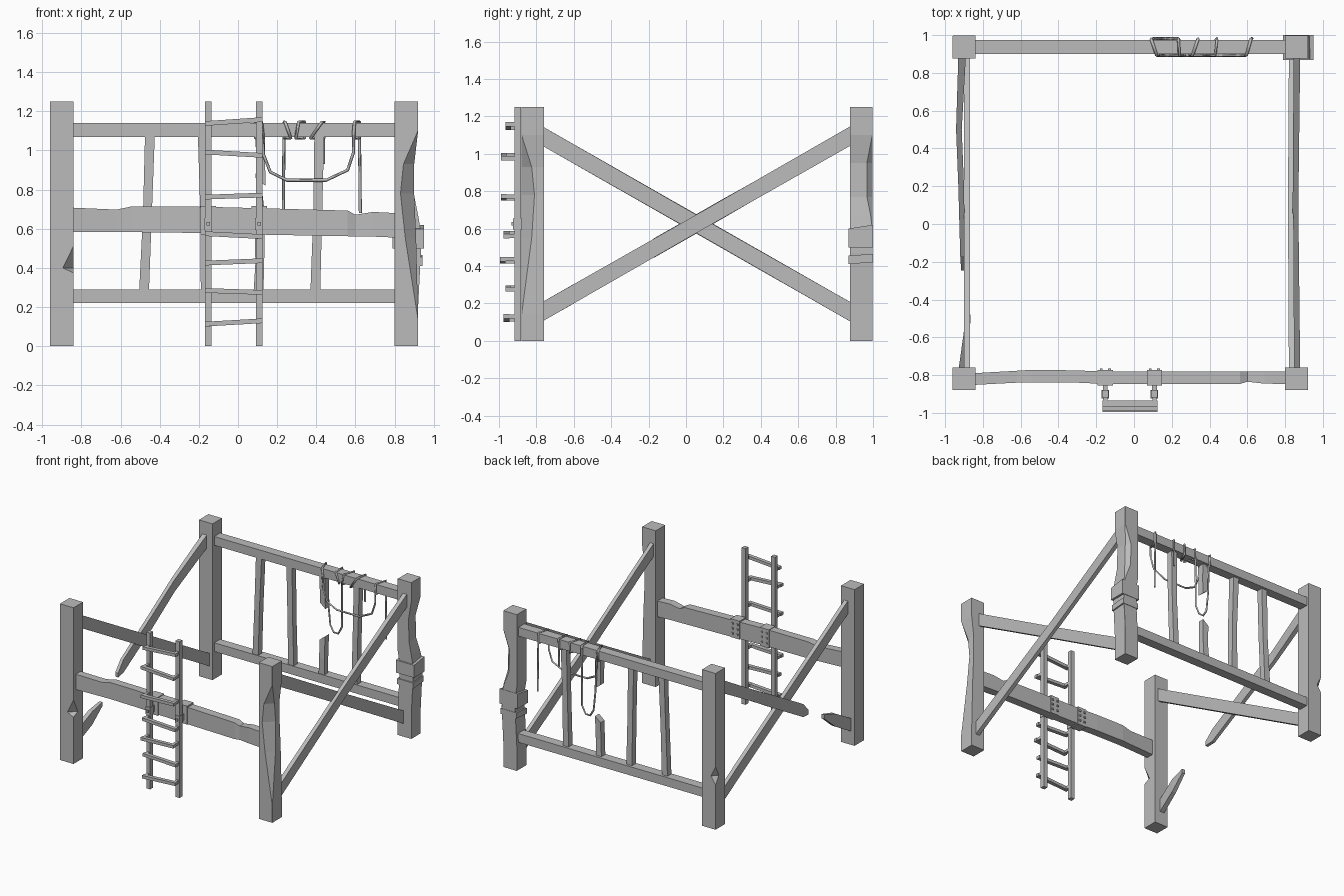
import bpy, bmesh
from mathutils import Vector

if "Cube" in bpy.data.objects:
    bpy.data.objects.remove(bpy.data.objects["Cube"])

# One weathered grey for everything
grey = bpy.data.materials.new("weathered_grey")
grey.use_nodes = True
grey.diffuse_color = (0.5, 0.5, 0.5, 1)
grey.node_tree.nodes["Principled BSDF"].inputs["Base Color"].default_value = (0.5, 0.5, 0.5, 1)


def loft(name, rings):
    """Skin a row of equal-sized rings and cap both ends."""
    bm = bmesh.new()
    rows = [[bm.verts.new(p) for p in ring] for ring in rings]
    n = len(rows[0])
    for a, b in zip(rows, rows[1:]):
        for i in range(n):
            j = (i + 1) % n
            bm.faces.new((a[i], a[j], b[j], b[i]))
    bm.faces.new(rows[0])
    bm.faces.new(rows[-1])
    bmesh.ops.recalc_face_normals(bm, faces=bm.faces)
    mesh = bpy.data.meshes.new(name)
    bm.to_mesh(mesh)
    bm.free()
    mesh.materials.append(grey)
    obj = bpy.data.objects.new(name, mesh)
    bpy.context.collection.objects.link(obj)
    return obj


def ring_x(x, y0, y1, z0, z1):
    return [(x, y0, z0), (x, y1, z0), (x, y1, z1), (x, y0, z1)]


def ring_y(y, x0, x1, z0, z1):
    return [(x0, y, z0), (x1, y, z0), (x1, y, z1), (x0, y, z1)]


def ring_z(z, x0, x1, y0, y1):
    return [(x0, y0, z), (x1, y0, z), (x1, y1, z), (x0, y1, z)]


def box(name, x0, x1, y0, y1, z0, z1):
    return loft(name, [ring_x(x0, y0, y1, z0, z1), ring_x(x1, y0, y1, z0, z1)])


def post(name, cx, cy, corner, rows, h=0.06):
    """Square post; rows are (z, chip depth, inset of the +x face, x shift)."""
    rings = []
    for z, chip, inset, shift in rows:
        ring = []
        for sx, sy in ((-1, -1), (1, -1), (1, 1), (-1, 1)):
            x = cx + shift + sx * h - (inset if sx > 0 else 0)
            y = cy + sy * h
            if (sx, sy) == corner:
                c = max(chip, 0.001)
                pair = [(x - sx * c, y, z), (x, y - sy * c, z)]
                ring += pair if sx * sy < 0 else pair[::-1]
            else:
                ring.append((x, y, z))
        rings.append(ring)
    return loft(name, rings)


# Four corner posts, three chipped and one cracked
L, R, F, B = -0.9, 0.86, -0.82, 0.937
post("front_left_post", L, F, (1, -1),
     [(0, 0, 0, 0), (0.375, 0, 0, 0), (0.40, 0.055, 0, 0), (0.51, 0, 0, 0), (1.25, 0, 0, 0)])
post("front_right_post", R, F, (1, -1),
     [(0, 0, 0, 0), (0.14, 0, 0, 0), (0.55, 0.055, 0.01, 0), (0.78, 0.07, 0.02, 0),
      (0.93, 0.055, 0.02, 0), (1.1, 0, 0, 0), (1.25, 0, 0, 0)])
post("back_left_post", L, B, (-1, 1),
     [(0, 0, 0, 0), (0.36, 0, 0, 0), (0.42, 0.04, 0, 0), (0.5, 0, 0, 0), (1.25, 0, 0, 0)])
post("back_right_post", R, B, (1, 1),
     [(0, 0, 0, 0), (0.2, 0, 0, 0), (0.47, 0, 0, 0.014), (0.6, 0, 0, 0.012), (0.67, 0.01, 0, 0),
      (0.77, 0.03, 0.02, 0), (0.95, 0.03, 0.025, 0), (1.1, 0, 0, 0), (1.25, 0, 0, 0)])

# Bands holding the cracked post together
loft("upper_post_band", [ring_y(0.868, 0.79, 0.95, 0.5, 0.6), ring_y(1.0, 0.79, 0.95, 0.5, 0.62)])
loft("lower_post_band", [ring_y(0.87, 0.8, 0.942, 0.41, 0.455), ring_y(1.0, 0.8, 0.942, 0.42, 0.465)])

# Back rails
for name, z in (("lower_back_rail", 0.22), ("upper_back_rail", 1.07)):
    box(name, -0.84, 0.81, 0.9, 0.975, z, z + 0.07)

# Back balusters: (bottom x, top x, bottom z, top z, slant of the broken end)
for i, (xb, xt, zb, zt, cut) in enumerate([
        (-0.48, -0.45, 0.28, 1.08, 0), (-0.165, -0.18, 0.28, 1.08, 0), (0.395, 0.415, 0.28, 1.08, 0),
        (0.105, 0.112, 0.28, 0.56, 0.04), (0.112, 0.115, 1.08, 0.86, -0.04)]):
    bottom = ring_z(zb, xb - 0.025, xb + 0.025, 0.905, 0.955)
    middle = ring_z((zb + zt) / 2, (xb + xt) / 2 - 0.02, (xb + xt) / 2 + 0.025, 0.9, 0.95)
    top = [(x, y, z + (cut if x > xt else 0)) for x, y, z in
           ring_z(zt, xt - 0.025, xt + 0.025, 0.905, 0.955)]
    loft("baluster_%d" % (i + 1), [bottom, middle, top])

# Worn front beam
loft("front_beam", [ring_x(*s) for s in (
    (-0.85, -0.852, -0.79, 0.585, 0.708), (-0.62, -0.84, -0.777, 0.583, 0.698),
    (-0.54, -0.838, -0.772, 0.583, 0.715), (-0.3, -0.84, -0.775, 0.58, 0.714),
    (-0.15, -0.847, -0.782, 0.578, 0.712), (0.12, -0.847, -0.78, 0.57, 0.705),
    (0.56, -0.847, -0.78, 0.562, 0.693), (0.6, -0.835, -0.78, 0.561, 0.672),
    (0.69, -0.845, -0.78, 0.56, 0.686), (0.81, -0.847, -0.78, 0.555, 0.68))])


# Diagonal side braces
def brace(name, rising, stations):
    rings = []
    for y, x0, x1, nip in stations:
        t = (y + 0.76) / 1.63
        z = 0.16 + 0.93 * (t if rising else 1 - t)
        rings.append(ring_y(y, x0, x1, z - 0.052 + nip, z + 0.052 - nip))
    return loft(name, rings)


brace("right_outer_brace", True, [(-0.78, 0.845, 0.88, 0), (0.1, 0.84, 0.87, 0.003), (0.89, 0.845, 0.88, 0)])
brace("right_inner_brace", False, [(-0.78, 0.82, 0.85, 0), (0.1, 0.815, 0.845, 0.003), (0.89, 0.82, 0.85, 0)])
brace("left_inner_brace", False, [(-0.78, -0.9, -0.868, 0), (0.89, -0.9, -0.868, 0)])
brace("left_broken_brace", True, [(0.89, -0.93, -0.89, 0), (0.5, -0.942, -0.912, 0.004),
                                  (0.2, -0.93, -0.9, 0), (-0.17, -0.92, -0.895, 0), (-0.245, -0.915, -0.89, 0.035)])
brace("left_brace_stub", True, [(-0.78, -0.93, -0.89, 0), (-0.6, -0.905, -0.87, 0), (-0.48, -0.89, -0.865, 0.035)])

# Ladder: uprights, straps, spacers and bolts
for side, x in (("left", -0.152), ("right", 0.108)):
    box(side + "_ladder_upright", x - 0.017, x + 0.017, -0.918, -0.882, 0, 1.25)
    box(side + "_ladder_spacer", x - 0.013, x + 0.013, -0.89, -0.84, 0.6, 0.65)
    box(side + "_ladder_plate", x - 0.02, x + 0.02, -0.924, -0.878, 0.595, 0.655)
    box(side + "_beam_strap", x - 0.04, x + 0.04, -0.854, -0.774, 0.57, 0.717)
    box(side + "_front_bolt", x - 0.009, x + 0.009, -0.934, -0.92, 0.616, 0.634)
    for k in range(3):
        for dx in (-0.022, 0.022):
            z = 0.605 + 0.04 * k
            box(side + "_beam_bolt", x + dx - 0.007, x + dx + 0.007, -0.776, -0.766, z - 0.007, z + 0.007)

# Ladder rungs stand off the uprights on short legs: (left z, right z, tip y)
for i, (za, zb, tip) in enumerate([
        (0.113, 0.13, -0.975), (0.285, 0.275, -0.965), (0.425, 0.437, -0.995), (0.575, 0.56, -0.975),
        (0.762, 0.772, -0.99), (0.992, 0.975, -0.99), (1.138, 1.158, -0.965)]):
    loft("rung_%d" % (i + 1), [ring_x(-0.168, tip, tip + 0.03, za - 0.012, za + 0.012),
                               ring_x(0.124, tip, tip + 0.03, zb - 0.012, zb + 0.012)])
    for x, z in ((-0.152, za), (0.108, zb)):
        box("rung_leg", x - 0.011, x + 0.011, tip + 0.01, -0.9, z - 0.011, z + 0.011)


# Ropes slung around the upper back rail
def rope(name, points, closed=False):
    curve = bpy.data.curves.new(name, "CURVE")
    curve.dimensions = "3D"
    curve.bevel_depth = 0.008
    curve.bevel_resolution = 0
    curve.use_fill_caps = True
    spline = curve.splines.new("POLY")
    spline.points.add(len(points) - 1)
    for p, co in zip(spline.points, points):
        p.co = (*co, 1)
    spline.use_cyclic_u = closed
    curve.materials.append(grey)
    obj = bpy.data.objects.new(name, curve)
    bpy.context.collection.objects.link(obj)


near, far, low, high = 0.892, 0.982, 1.062, 1.147
for a, b, c in ((0.13, 0.12, 0.09), (0.27, 0.24, 0.235), (0.295, 0.31, 0.34), (0.37, 0.43, 0.44), (0.59, 0.595, 0.62)):
    rope("rope_wrap", [(a, near, low), (b, near, high), (c, far, high), (c, far, low)], True)
rope("rope_swag", [(x, near, z) for x, z in (
    (0.12, 1.13), (0.13, 0.98), (0.165, 0.89), (0.25, 0.848), (0.45, 0.848), (0.56, 0.9), (0.59, 0.99), (0.592, 1.13))])
rope("rope_long_loop", [(x, far, z) for x, z in (
    (0.1, 1.13), (0.115, 0.8), (0.13, 0.66), (0.16, 0.61), (0.2, 0.61), (0.232, 0.67), (0.235, 1.13))])
rope("rope_tail", [(0.62, far, 1.13), (0.625, far, 0.68)])
rope("rope_short_tail", [(0.437, far, 1.13), (0.437, far, 0.93)])
